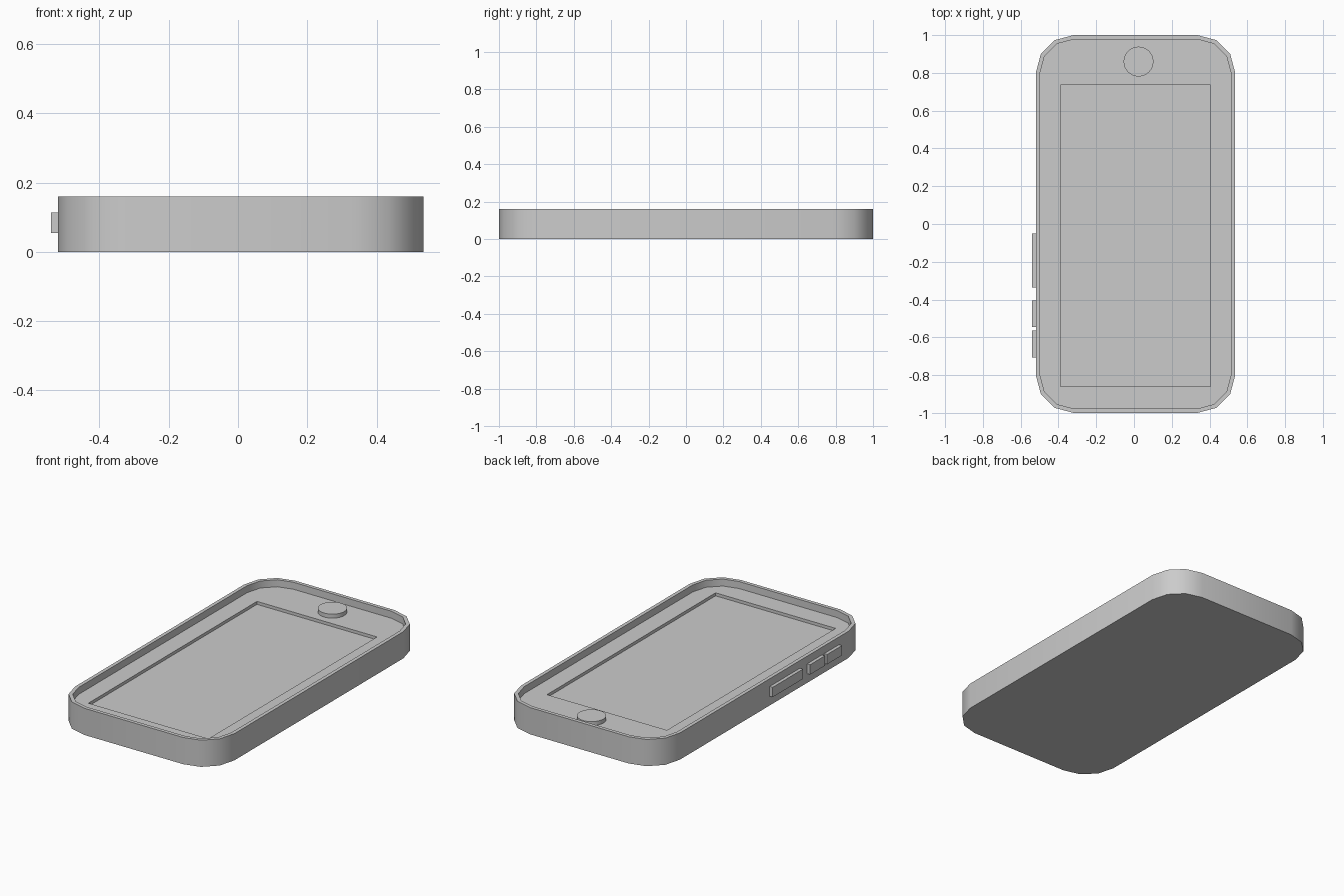
import bpy, bmesh
from math import cos, sin, pi, radians

if "Cube" in bpy.data.objects:
    bpy.data.objects.remove(bpy.data.objects["Cube"], do_unlink=True)

GREY = (0.6, 0.6, 0.6, 1)
grey = bpy.data.materials.new("plain grey")
grey.use_nodes = True
grey.diffuse_color = GREY
grey.node_tree.nodes["Principled BSDF"].inputs["Base Color"].default_value = GREY

CX = 0.008                      # the case sits off centre to make room for the side keys
TOP, FLOOR, SCREEN = 0.16, 0.118, 0.1


def prism(name, outline, z0, z1):
    """Extrude a flat outline between two heights."""
    bm = bmesh.new()
    face = bm.faces.new([bm.verts.new((x, y, z0)) for x, y in outline])
    top = bmesh.ops.extrude_face_region(bm, geom=[face])["geom"]
    verts = [v for v in top if isinstance(v, bmesh.types.BMVert)]
    bmesh.ops.translate(bm, verts=verts, vec=(0, 0, z1 - z0))
    bmesh.ops.recalc_face_normals(bm, faces=bm.faces)
    mesh = bpy.data.meshes.new(name)
    bm.to_mesh(mesh)
    bm.free()
    mesh.materials.append(grey)
    obj = bpy.data.objects.new(name, mesh)
    bpy.context.collection.objects.link(obj)
    return obj


def rounded(hx, hy, r, steps=3):
    """Rectangle outline with arc corners."""
    points = []
    for i, (sx, sy) in enumerate([(1, 1), (-1, 1), (-1, -1), (1, -1)]):
        for k in range(steps + 1):
            a = (i + k / steps) * pi / 2
            points.append((CX + sx * (hx - r) + r * cos(a), sy * (hy - r) + r * sin(a)))
    return points


def rectangle(x0, x1, y0, y1):
    return [(x0, y0), (x1, y0), (x1, y1), (x0, y1)]


def activate(obj):
    bpy.ops.object.select_all(action='DESELECT')
    obj.select_set(True)
    bpy.context.view_layer.objects.active = obj


def cut(obj, cutter):
    cutter.hide_render = True
    activate(obj)
    mod = obj.modifiers.new("cut", 'BOOLEAN')
    mod.operation, mod.solver, mod.object = 'DIFFERENCE', 'EXACT', cutter
    bpy.ops.object.modifier_apply(modifier=mod.name)
    bpy.data.objects.remove(cutter, do_unlink=True)


def smooth(obj):
    activate(obj)
    bpy.ops.object.shade_smooth_by_angle(angle=radians(40))


# Case with a raised rim and a sunken screen
case = prism("case", rounded(0.528, 1.0, 0.2), 0, TOP)
cut(case, prism("rim_cutter", rounded(0.506, 0.978, 0.18), FLOOR, TOP + 0.1))
cut(case, prism("screen_cutter", rectangle(-0.39, 0.406, -0.86, 0.737), SCREEN, TOP + 0.1))
smooth(case)

# Round front button
circle = [(0.024 + 0.079 * cos(2 * pi * i / 32), 0.86 + 0.079 * sin(2 * pi * i / 32))
          for i in range(32)]
smooth(prism("round_button", circle, FLOOR - 0.01, FLOOR + 0.024))

# Keys on the right side
for name, y0, y1 in [("long_side_key", -0.336, -0.05),
                     ("upper_side_key", -0.545, -0.405),
                     ("lower_side_key", -0.706, -0.565)]:
    prism(name, rectangle(-0.54, -0.51, y0, y1), 0.055, 0.114)
